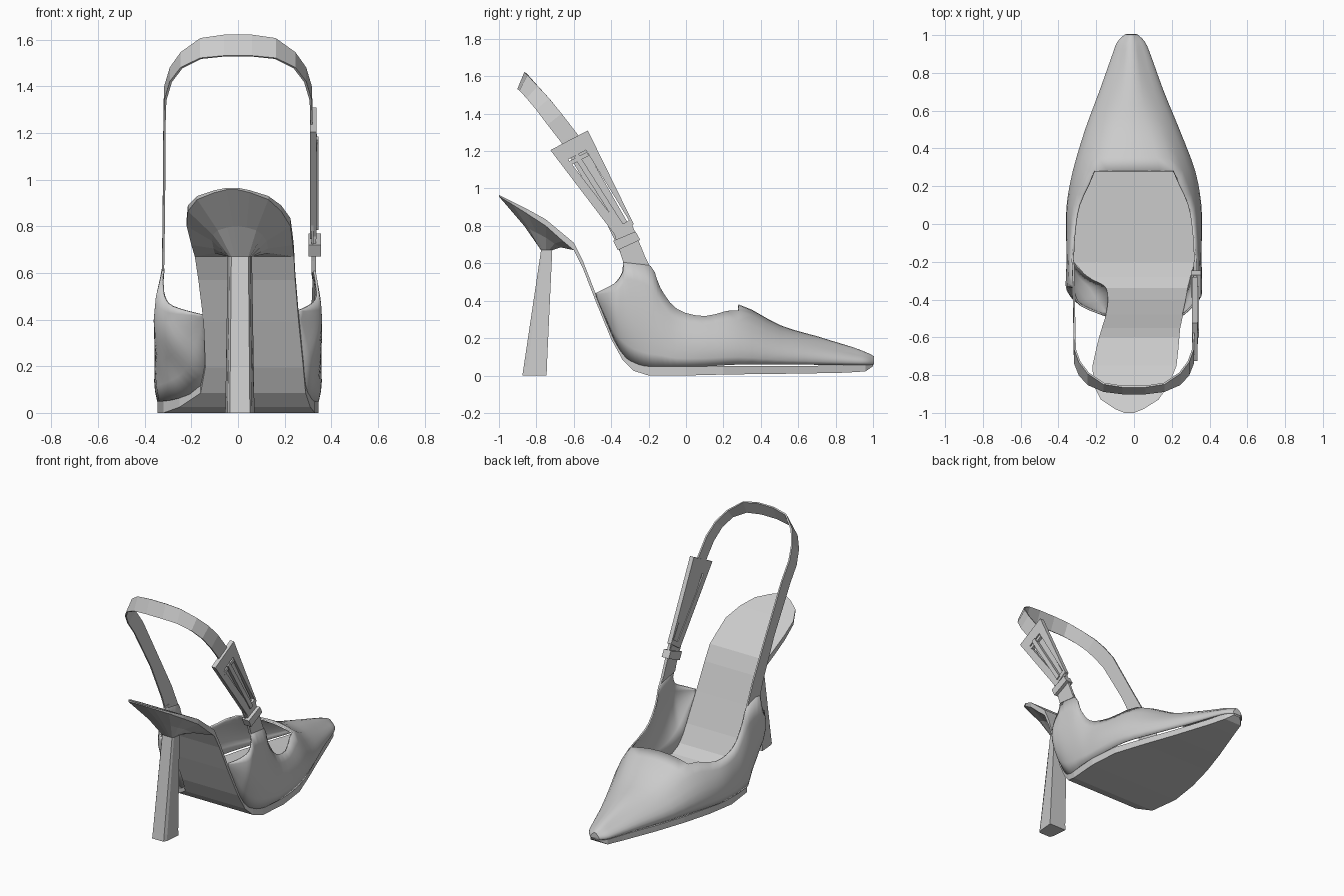
import bpy, bmesh
from mathutils import Vector as V

if "Cube" in bpy.data.objects:
    bpy.data.objects.remove(bpy.data.objects["Cube"])

grey = bpy.data.materials.new("plain grey")
grey.diffuse_color = (0.6, 0.6, 0.6, 1)
grey.use_nodes = True
grey.node_tree.nodes["Principled BSDF"].inputs["Base Color"].default_value = grey.diffuse_color


def finish(name, bm, thick=0, smooth=False):
    bmesh.ops.remove_doubles(bm, verts=bm.verts, dist=0.0005)
    bmesh.ops.recalc_face_normals(bm, faces=bm.faces)
    me = bpy.data.meshes.new(name)
    bm.to_mesh(me)
    bm.free()
    ob = bpy.data.objects.new(name, me)
    bpy.context.collection.objects.link(ob)
    me.materials.append(grey)
    if thick:
        mod = ob.modifiers.new("thickness", 'SOLIDIFY')
        mod.thickness, mod.offset = thick, 0
    if smooth:
        bpy.ops.object.select_all(action='DESELECT')
        bpy.context.view_layer.objects.active = ob
        ob.select_set(True)
        bpy.ops.object.shade_smooth_by_angle(angle=0.6)
    return ob


def grid(bm, rows, closed=False, caps=False):
    vs = [[bm.verts.new(p) for p in r] for r in rows]
    n = len(vs[0])
    for a, b in zip(vs, vs[1:]):
        for i in range(n if closed else n - 1):
            j = (i + 1) % n
            bm.faces.new((a[i], a[j], b[j], b[i]))
    if caps:
        bm.faces.new(vs[0])
        bm.faces.new(vs[-1])


def smooth_path(pts, sub):
    # Catmull-Rom through the points
    out = []
    for i in range(len(pts) - 1):
        p0, p1 = pts[max(i - 1, 0)], pts[i]
        p2, p3 = pts[i + 1], pts[min(i + 2, len(pts) - 1)]
        for k in range(sub):
            t = k / sub
            out.append(0.5 * (2 * p1 + (p2 - p0) * t + (2 * p0 - 5 * p1 + 4 * p2 - p3) * t * t
                              + (3 * p1 - p0 - 3 * p2 + p3) * t ** 3))
    return out + [pts[-1]]


# --- sole, shank and heel seat: y, top z, bottom z, left x, right x
sole = [(1.0, .08, .05, -.04, .01), (.96, .065, .022, -.08, .05), (.85, .055, .015, -.115, .09),
        (.6, .05, .01, -.205, .18), (.4, .05, .008, -.27, .255), (.2, .05, .005, -.32, .325),
        (0, .05, 0, -.345, .345), (-.2, .05, 0, -.32, .33), (-.28, .07, .025, -.25, .31),
        (-.34, .12, .085, -.16, .29), (-.4, .235, .195, -.14, .28), (-.48, .43, .39, -.148, .26),
        (-.55, .61, .57, -.17, .245), (-.6, .71, .67, -.185, .24), (-.66, .76, .72, -.2, .235),
        (-.75, .835, .80, -.22, .225), (-.85, .89, .865, -.215, .185), (-.93, .93, .915, -.175, .13),
        (-.98, .955, .945, -.1, .05), (-1, .965, .957, -.05, 0)]
bm = bmesh.new()
grid(bm, [[(l, y, zb), (r, y, zb), (r, y, zt), (l, y, zt)] for y, zt, zb, l, r in sole], True, True)
finish("sole_and_insole", bm)

# --- heel: funnel under the seat running into a slim stem
seat = [s for s in sole if s[0] <= -.6]
rim = [V((l, y, zb)) for y, zt, zb, l, r in seat] + [V((r, y, zb)) for y, zt, zb, l, r in reversed(seat)]


def stem_ring(z, y0, y1, xb, xf):
    # back face (y0) narrower than the front face (y1)
    n = len(seat)
    left, right = [], []
    for i in range(n):
        t = i / (n - 1)
        if t < .6:
            u = t / .6
            y, h = y1 + (y0 - y1) * u, xf + (xb - xf) * u
        else:
            y, h = y0, xb * (1 - (t - .6) / .4 * .9)
        left.append(V((.008 - h, y, z)))
        right.append(V((.008 + h, y, z)))
    return left + right[::-1]


neck = stem_ring(.67, -.775, -.715, .043, .052)
mid = [a.lerp(b, .6) + V((0, 0, .015)) for a, b in zip(rim, neck)]
tip_top = stem_ring(.045, -.868, -.744, .05, .062)
bm = bmesh.new()
grid(bm, [rim, mid, neck, tip_top], True, True)
finish("heel", bm)
bm = bmesh.new()
grid(bm, [tip_top, stem_ring(0, -.875, -.745, .051, .063)], True, True)
finish("heel_tip", bm)

# --- upper: columns of bottom, middle and top points from toe to back
vamp = [(1.0, -.04, .01, .015, .09, .01), (.96, -.078, .048, .035, .105, .015),
        (.88, -.107, .08, .05, .125, .025), (.7, -.168, .142, .085, .175, .03),
        (.5, -.24, .222, .14, .235, .03), (.28, -.305, .305, .21, .345, .03)]
cols = {-1: [], 1: []}
for y, l, r, sh, zs, rise in vamp:
    zb = .06
    for s, x in ((-1, l), (1, r)):
        cx = (l + r) / 2
        cols[s].append([V((x, y, zb)), V((x + s * .004, y, zb + (zs - zb) * .45)), V((cx + s * sh, y, zs))])
front = [[(.335, .1, .05), (.348, .1, .18), (.29, .1, .315)],
         [(.342, -.05, .05), (.352, -.05, .19), (.315, -.05, .355)],
         [(.335, -.14, .05), (.353, -.13, .24), (.32, -.14, .47)],
         [(.325, -.2, .05), (.353, -.2, .28), (.325, -.19, .585)]]
for s in (-1, 1):
    cols[s] += [[V((s * x, y, z)) for x, y, z in c] for c in front]
back = {1: [[(.305, -.27, .06), (.355, -.29, .32), (.325, -.325, .62)],
            [(.29, -.33, .11), (.352, -.34, .33), (.335, -.335, .56)],
            [(.28, -.38, .19), (.345, -.385, .34), (.34, -.37, .5)],
            [(.27, -.43, .31), (.31, -.43, .385), (.31, -.43, .465)],
            [(.26, -.475, .42), (.26, -.478, .43), (.26, -.48, .44)]],
        -1: [[(-.25, -.28, .065), (-.352, -.29, .3), (-.32, -.325, .62)],
             [(-.16, -.33, .11), (-.335, -.35, .31), (-.322, -.335, .56)],
             [(-.14, -.38, .19), (-.29, -.41, .33), (-.315, -.37, .5)],
             [(-.14, -.43, .31), (-.23, -.44, .37), (-.28, -.43, .458)],
             [(-.147, -.475, .41), (-.148, -.48, .415), (-.15, -.485, .42)]]}
SUB, ROWS = 3, 7
walls = {}
for s in (-1, 1):
    cols[s] += [[V(p) for p in c] for c in back[s]]
    lines = [smooth_path([c[k] for c in cols[s]], SUB) for k in range(3)]
    walls[s] = []
    for b, m, t in zip(*lines):
        ts = [i / (ROWS - 1) for i in range(ROWS)]
        walls[s].append([b * (2 * (u - .5) * (u - 1)) + m * (4 * u * (1 - u)) + t * (2 * u * (u - .5))
                         for u in ts])
last = (len(vamp) - 1) * SUB
bm = bmesh.new()
rows = []
for i in range(last + 1):
    L, R = walls[-1][i], walls[1][i]
    k = i / SUB
    a = min(int(k), len(vamp) - 2)
    rise = vamp[a][5] + (vamp[a + 1][5] - vamp[a][5]) * (k - a)
    crown = [L[-1].lerp(R[-1], u) + V((0, 0, rise * 4 * u * (1 - u))) for u in (.17, .33, .5, .67, .83)]
    rows.append(L + crown + R[::-1])
grid(bm, rows)
bm.verts.ensure_lookup_table()
bm.faces.new(bm.verts[:len(rows[0])])      # toe end
for s in (-1, 1):
    grid(bm, walls[s][last:])
finish("upper", bm, .01, True)

# --- slingback strap: x, rear edge y z, front edge y z; mirrored over the back
half = [(.322, -.33, .60, -.19, .575), (.32, -.365, .69, -.265, .735), (.317, -.49, .95, -.41, .99),
        (.315, -.67, 1.25, -.58, 1.29), (.312, -.74, 1.34, -.665, 1.40), (.288, -.80, 1.42, -.73, 1.48),
        (.242, -.85, 1.48, -.79, 1.545), (.16, -.885, 1.52, -.845, 1.605), (.06, -.897, 1.53, -.86, 1.62)]
band = [(-x, *p) for x, *p in half] + [(x, *p) for x, *p in reversed(half)]
bm = bmesh.new()
grid(bm, [[(x, a, b), (x, c, d)] for x, a, b, c, d in band])
finish("slingback_strap", bm, .01)


def plate(name, outer, x0, x1, inner=None):
    # flat shape in the side plane, given thickness; inner makes it a frame
    bm = bmesh.new()
    ring = lambda pts, x: [(x, y, z) for y, z in pts]
    if inner:
        loops = [ring(outer, x0), ring(outer, x1), ring(inner, x1), ring(inner, x0), ring(outer, x0)]
        grid(bm, loops, True)
    else:
        grid(bm, [ring(outer, x0), ring(outer, x1)], True, True)
    return finish(name, bm)


# --- buckle on the right side, with backing, prong and keeper loop
plate("buckle_frame", [(-.725, 1.205), (-.525, 1.31), (-.28, .81), (-.375, .745)], .308, .337,
      [(-.63, 1.155), (-.535, 1.205), (-.305, .83), (-.355, .80)])
plate("buckle_prong", [(-.60, 1.17), (-.575, 1.185), (-.33, .80), (-.355, .785)], .322, .345)
plate("buckle_bar", [(-.635, 1.14), (-.53, 1.195), (-.52, 1.175), (-.625, 1.12)], .316, .338)
plate("keeper_loop", [(-.39, .72), (-.27, .77), (-.245, .725), (-.365, .67)], .303, .355)
plate("strap_neck", [(-.385, .76), (-.29, .81), (-.2, .59), (-.335, .605)], .316, .334)
